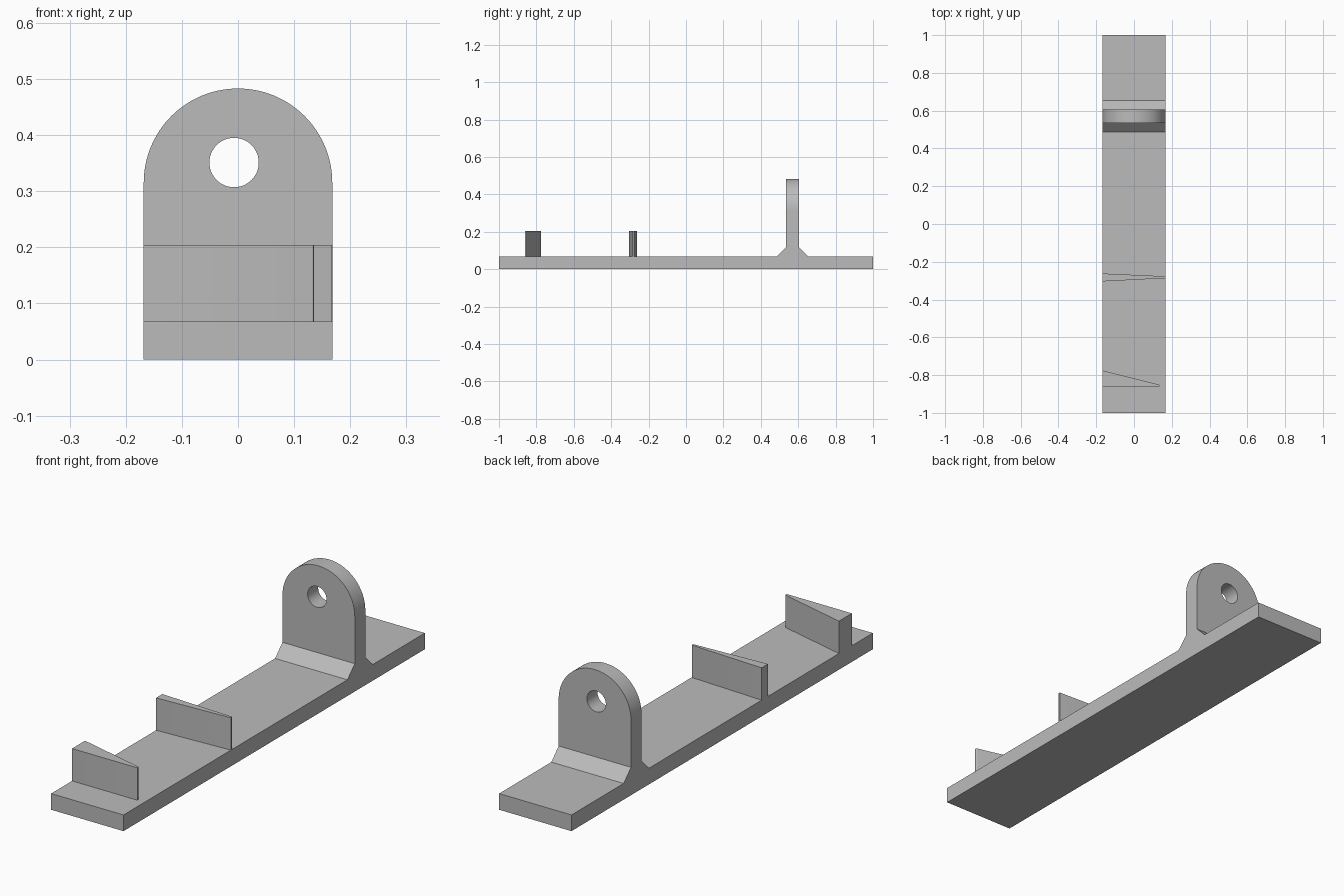
import bpy, bmesh, math
from mathutils import Vector

if "Cube" in bpy.data.objects:
    bpy.data.objects.remove(bpy.data.objects["Cube"])

HALF_W = 0.168      # half width of the whole part
DECK = 0.068        # top of the base plate
TOP = 0.483         # top of the lug

grey = bpy.data.materials.new("plain grey")
grey.use_nodes = True
grey.diffuse_color = (0.5, 0.5, 0.5, 1)
grey.node_tree.nodes["Principled BSDF"].inputs["Base Color"].default_value = grey.diffuse_color


def prism(name, points, shift, bevel=None):
    """Extrude a closed outline along shift; bevel = (edge test, width)."""
    bm = bmesh.new()
    face = bm.faces.new([bm.verts.new(p) for p in points])
    new = bmesh.ops.extrude_face_region(bm, geom=[face])["geom"]
    bmesh.ops.translate(bm, vec=shift, verts=[v for v in new if isinstance(v, bmesh.types.BMVert)])
    bmesh.ops.recalc_face_normals(bm, faces=bm.faces)
    if bevel:
        test, width = bevel
        edges = [e for e in bm.edges if test(*[v.co for v in e.verts])]
        bmesh.ops.bevel(bm, geom=edges, offset=width, segments=4, profile=0.5, affect="EDGES")
    mesh = bpy.data.meshes.new(name)
    bm.to_mesh(mesh)
    bm.free()
    mesh.materials.append(grey)
    obj = bpy.data.objects.new(name, mesh)
    bpy.context.collection.objects.link(obj)
    return obj


def smooth(obj):
    bpy.ops.object.select_all(action="DESELECT")
    obj.select_set(True)
    bpy.context.view_layer.objects.active = obj
    bpy.ops.object.shade_smooth_by_angle(angle=math.radians(30))


def cut(target, cutter, operation):
    mod = target.modifiers.new(operation.lower(), "BOOLEAN")
    mod.object, mod.operation, mod.solver = cutter, operation, "EXACT"
    bpy.context.view_layer.objects.active = target
    bpy.ops.object.modifier_apply(modifier=mod.name)
    bpy.data.objects.remove(cutter)


def arc(cx, cz, r, start, end, steps):
    angles = [start + (end - start) * i / steps for i in range(steps + 1)]
    return [(cx + r * math.cos(a), -2, cz + r * math.sin(a)) for a in angles]


# Base plate and lug share one side profile, with sloped gussets at the foot
front, back, gusset = 0.535, 0.605, 0.049
side = [(-1, 0), (1, 0), (1, DECK), (back + gusset, DECK), (back, DECK + gusset), (back, TOP + 0.1),
        (front, TOP + 0.1), (front, DECK + gusset), (front - gusset, DECK), (-1, DECK)]
body = prism("base_with_lug", [(-0.3, y, z) for y, z in side], Vector((0.6, 0, 0)))

# Trim to the arched front outline, then bore the lug
arch = [(-HALF_W, -2, -1), (HALF_W, -2, -1)] + arc(0, TOP - HALF_W, HALF_W, 0, math.pi, 64)
cut(body, prism("arch_trim", arch, Vector((0, 4, 0))), "INTERSECT")
hole = arc(-0.007, 0.351, 0.044, 0, math.tau, 48)[:-1]
cut(body, prism("hole_cutter", hole, Vector((0, 4, 0))), "DIFFERENCE")
smooth(body)


# Tapered fins: wide at the right side, narrowing to a softened tip
def fin(name, tip_x, wide, tip):
    outline = [(-HALF_W, wide[0], DECK), (tip_x, tip[0], DECK),
               (tip_x, tip[1], DECK), (-HALF_W, wide[1], DECK)]

    def tip_upright(a, b):
        return min(a.x, b.x) > tip_x - 0.001 and abs(a.z - b.z) > 0.05

    smooth(prism(name, outline, Vector((0, 0, 0.204 - DECK)), (tip_upright, 0.003)))


fin("front_fin", 0.135, (-0.861, -0.775), (-0.861, -0.851))
fin("middle_fin", HALF_W, (-0.304, -0.262), (-0.287, -0.277))
